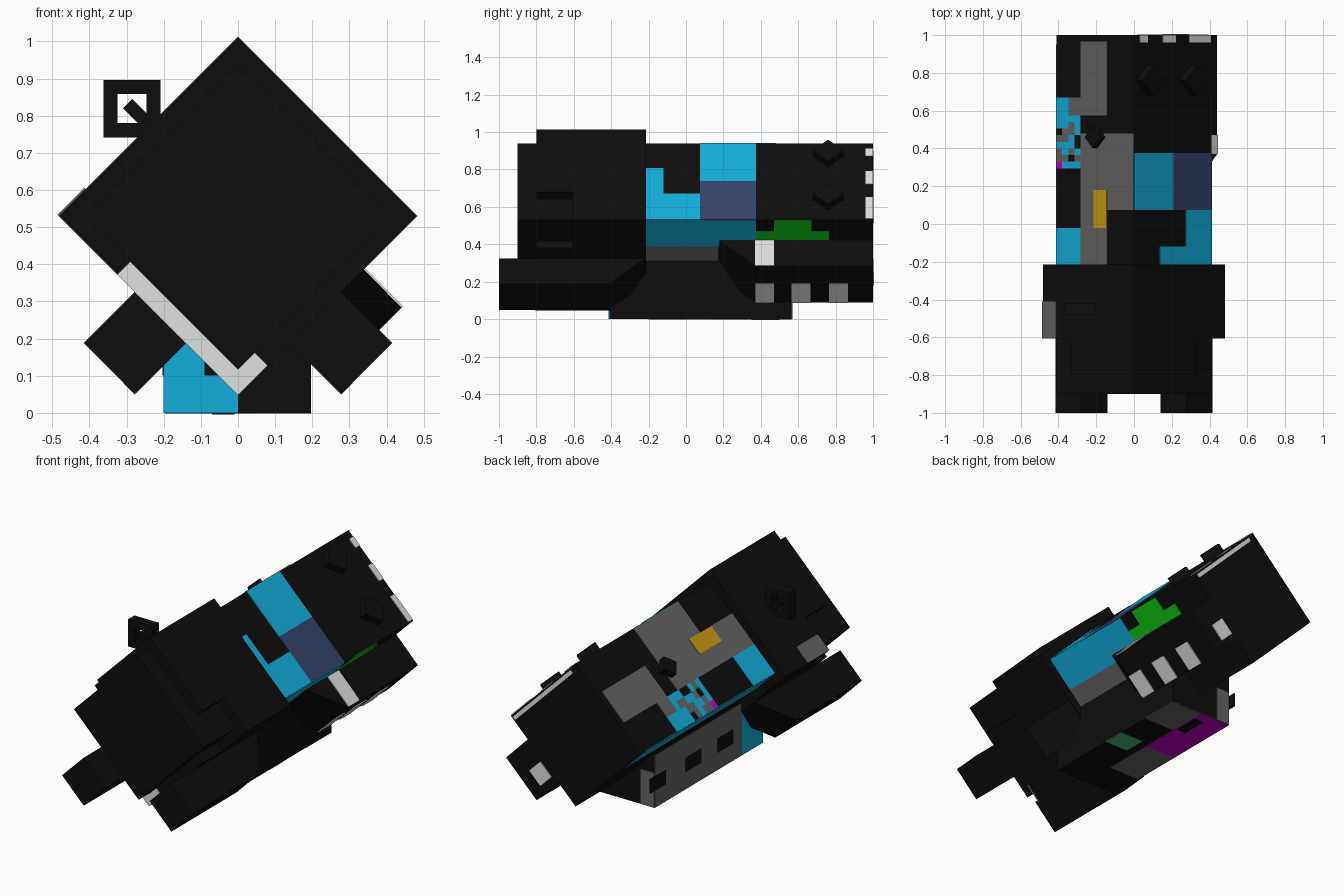
import bpy, bmesh, math, random
from mathutils import Matrix, Vector

if "Cube" in bpy.data.objects:
    bpy.data.objects.remove(bpy.data.objects["Cube"])

random.seed(4)
COLOURS = {
    "black": (0.004, 0.004, 0.004), "grey": (0.13, 0.13, 0.13), "white": (0.75, 0.75, 0.75),
    "cyan": (0.006, 0.43, 0.72), "navy": (0.035, 0.058, 0.15), "orange": (0.60, 0.33, 0.008),
    "green": (0.005, 0.58, 0.007), "teal_green": (0.067, 0.5, 0.2), "magenta": (0.55, 0.0, 0.58),
}
MATS = {}
for n, c in COLOURS.items():
    MATS[n] = bpy.data.materials.new(n)
    MATS[n].diffuse_color = (*c, 1)

C, H, S = 0.53, 0.41, 0.483      # diamond centre height, body and shell half diagonals
R2 = math.sqrt(0.5)


def finish(bm, name, colour):
    bmesh.ops.recalc_face_normals(bm, faces=bm.faces[:])
    me = bpy.data.meshes.new(name)
    bm.to_mesh(me)
    bm.free()
    me.materials.append(MATS[colour])
    ob = bpy.data.objects.new(name, me)
    bpy.context.collection.objects.link(ob)
    return ob


def prism(name, pts, y0, y1, colour="black"):
    """Extrude an (x, z) outline along y; the ends may be given per point."""
    n = len(pts)
    y0 = y0 if isinstance(y0, (list, tuple)) else [y0] * n
    y1 = y1 if isinstance(y1, (list, tuple)) else [y1] * n
    bm = bmesh.new()
    a = [bm.verts.new((x, y, z)) for (x, z), y in zip(pts, y0)]
    b = [bm.verts.new((x, y, z)) for (x, z), y in zip(pts, y1)]
    bm.faces.new(a)
    bm.faces.new(b[::-1])
    for i in range(n):
        j = (i + 1) % n
        bm.faces.new((a[i], b[i], b[j], a[j]))
    return finish(bm, name, colour)


def rect(x0, x1, z0, z1):
    return [(x0, z0), (x1, z0), (x1, z1), (x0, z1)]


def diamond(cx, cz, h):
    return [(cx - h, cz), (cx, cz - h), (cx + h, cz), (cx, cz + h)]


def plate(name, sx, sz, u0, u1, y0, y1, colour, t=0.004, h=H):
    """Thin plate on a sloping face; u is the distance from x = 0."""
    p = [(sx * u, C + sz * (h - u)) for u in (u0, u1)]
    o = [(x + sx * t * R2, z + sz * t * R2) for x, z in p]
    return prism(name, [p[0], p[1], o[1], o[0]], y0, y1, colour)


def stud(name, sx, u, y, side, height):
    """Small block turned 45 degrees on an upper face."""
    n = Vector((sx * R2, 0, R2))
    v = Vector((0, 1, 0))
    w = n.cross(v)
    m = Matrix((w, v, n)).transposed().to_4x4()
    m.translation = (sx * u, y, C + H - u)
    bm = bmesh.new()
    bmesh.ops.create_cube(bm, size=1, matrix=m @ Matrix.Rotation(math.pi / 4, 4, 'Z')
                          @ Matrix.Diagonal((side, side, 2 * height, 1)))
    return finish(bm, name, "black")


# main body and stepped front shell
prism("body", diamond(0, C, H), -0.9, 1.0)
prism("shell", diamond(0, C, S), -0.605, -0.215)
k, d = 0.333, 0.037
for name, s in (("upper_shell_lip", 1), ("lower_shell_lip", -1)):
    q = [(-k, S - k), (0, S), (k, S - k), (k - d, S - k - d), (0, H - 0.01), (d - k, S - k - d)]
    prism(name, [(x, C + s * z) for x, z in q], -0.8, -0.6)
prism("lip_front_trim", [(-0.325, 0.372), (0, 0.047), (0.08, 0.127), (0.045, 0.163),
                         (0, 0.118), (-0.29, 0.408)], -0.806, -0.8, "white")
plate("shell_corner_patch", -1, 1, 0.41, S, -0.605, -0.41, "grey", h=S)

# front prongs, tapered at the rear
for side, s in (("left", -1), ("right", 1)):
    prism(side + "_prong", [(s * 0.14, 0.188), (s * 0.278, 0.325), (s * 0.415, 0.188),
                            (s * 0.278, 0.05)], -1.0, [-0.22, -0.22, -0.41, -0.41])

# side box with a wedge nose
prism("side_box", [(0.11, 0.23), (0.303, 0.423), (0.44, 0.283), (0.247, 0.09)],
      [0.175, 0.175, 0.37, 0.37], 1.0)
e = 0.004
prism("side_box_top_patch", [(0.303, 0.42), (0.44, 0.283), (0.44 + e, 0.283 + e),
                             (0.303 + e, 0.42 + e)], 0.37, 0.47, "white")
for i, y in enumerate((0.37, 0.565, 0.765)):
    prism(f"side_box_patch_{i}", [(0.247, 0.09), (0.347, 0.19), (0.347 + e, 0.19 - e),
                                  (0.247 + e, 0.09 - e)], y, y + 0.1, "white")
prism("side_box_rear_patch", diamond(0.22, 0.25, 0.07), 1.0, 1.005, "white")

# lower block with painted panels
W = 0.197
prism("lower_block", rect(-W, W, 0, 0.33), -0.41, 0.565)
prism("block_front_panel", [(-W, 0), (0, 0), (0, 0.1), (-0.09, 0.1), (-0.09, 0.3), (-W, 0.3)],
      -0.414, -0.41, "cyan")
prism("block_rear_panel", rect(-W, -0.11, 0, 0.2), 0.565, 0.569, "grey")
prism("block_side_front_panel", rect(-W - 0.003, -W, 0, 0.3), -0.41, -0.22, "cyan")
prism("block_side_panel", rect(-W - 0.003, -W, 0, 0.3), -0.22, 0.565, "grey")
for i, y in enumerate((-0.14, 0.15, 0.47)):
    prism(f"block_side_spot_{i}", rect(-W - 0.006, -W, 0.1, 0.18), y, y + 0.14, "black")
BOTTOM = [(-W, 0, 0.1, 0.565, "magenta"), (-W, 0, -0.2, 0.1, "grey"),
          (0.05, W, 0.0, 0.13, "teal_green"), (0, W, 0.33, 0.565, "grey")]
for i, (x0, x1, y0, y1, c) in enumerate(BOTTOM):
    prism(f"block_bottom_panel_{i}", rect(x0, x1, -0.002, 0.002), y0, y1, c)
prism("block_bottom_slot", rect(-0.07, -0.01, -0.004, 0), 0.35, 0.5, "black")

# body panels: side, up/down, u0, u1, y0, y1, colour
PANELS = [
    (1, 1, 0, 0.205, 0.075, 0.375, "cyan"), (1, 1, 0.205, H, 0.075, 0.375, "navy"),
    (1, 1, 0.272, H, -0.215, 0.075, "cyan"), (1, 1, 0.135, 0.272, -0.215, -0.12, "cyan"),
    (1, -1, 0.272, H, -0.215, 0.375, "cyan"), (1, -1, 0.19, 0.272, -0.215, 0.175, "grey"),
    (1, -1, 0.30, 0.35, 0.375, 0.765, "green"), (1, -1, 0.35, H, 0.47, 0.67, "green"),
    (-1, 1, 0.14, 0.28, 0.67, 0.965, "grey"), (-1, 1, 0.14, 0.345, 0.575, 0.67, "grey"),
    (-1, 1, 0.345, H, 0.575, 0.67, "cyan"), (-1, 1, 0, 0.28, 0.075, 0.48, "grey"),
    (-1, 1, 0.14, 0.28, -0.215, 0.075, "grey"), (-1, 1, 0.28, H, -0.215, -0.02, "cyan"),
    (-1, -1, 0.28, H, -0.215, 0.95, "cyan"),
]
for i, p in enumerate(PANELS):
    plate(f"body_panel_{i}", *p)
plate("orange_badge", -1, 1, 0.14, 0.21, -0.02, 0.18, "orange", t=0.008)

# speckled patch on the left
for i in range(4):
    for j in range(8):
        u, y = 0.28 + i * 0.0325, 0.295 + j * 0.035
        c = random.choice(("cyan", "cyan", "grey", "black"))
        if (i, j) == (3, 0):
            c = "magenta"
        if c != "black":
            plate(f"speckle_{i}_{j}", -1, 1, u, u + 0.0325, y, y + 0.035, c)

# rear edge trim
for i, (u0, u1) in enumerate(((0.03, 0.07), (0.15, 0.22), (0.29, 0.405))):
    plate(f"rear_edge_trim_{i}", 1, 1, u0, u1, 0.96, 1.0, "white")
prism("rear_face_trim", [(0.03, 0.895), (0.395, 0.53), (0.38, 0.515), (0.015, 0.88)],
      1.0, 1.004, "white")

# studs
stud("upper_stud", 1, 0.07, 0.76, 0.115, 0.045)
stud("lower_stud", 1, 0.30, 0.76, 0.115, 0.045)
stud("left_stud", -1, 0.19, 0.46, 0.08, 0.045)

# square ring sight on a diagonal post
rx, rz, a, b = -0.285, 0.819, 0.077, 0.039
for i, r in enumerate((rect(-a, a, b, a), rect(-a, a, -a, -b), rect(-a, -b, -b, b), rect(b, a, -b, b))):
    prism(f"ring_side_{i}", [(rx + x, rz + z) for x, z in r], -0.48, -0.42)
prism("ring_post", [(-0.31, 0.82), (-0.285, 0.845), (-0.19, 0.75), (-0.215, 0.725)], -0.475, -0.425)

for m in bpy.data.materials:
    if m.users and not m.is_grease_pencil:
        m.use_nodes = True
        m.node_tree.nodes["Principled BSDF"].inputs["Base Color"].default_value = m.diffuse_color
